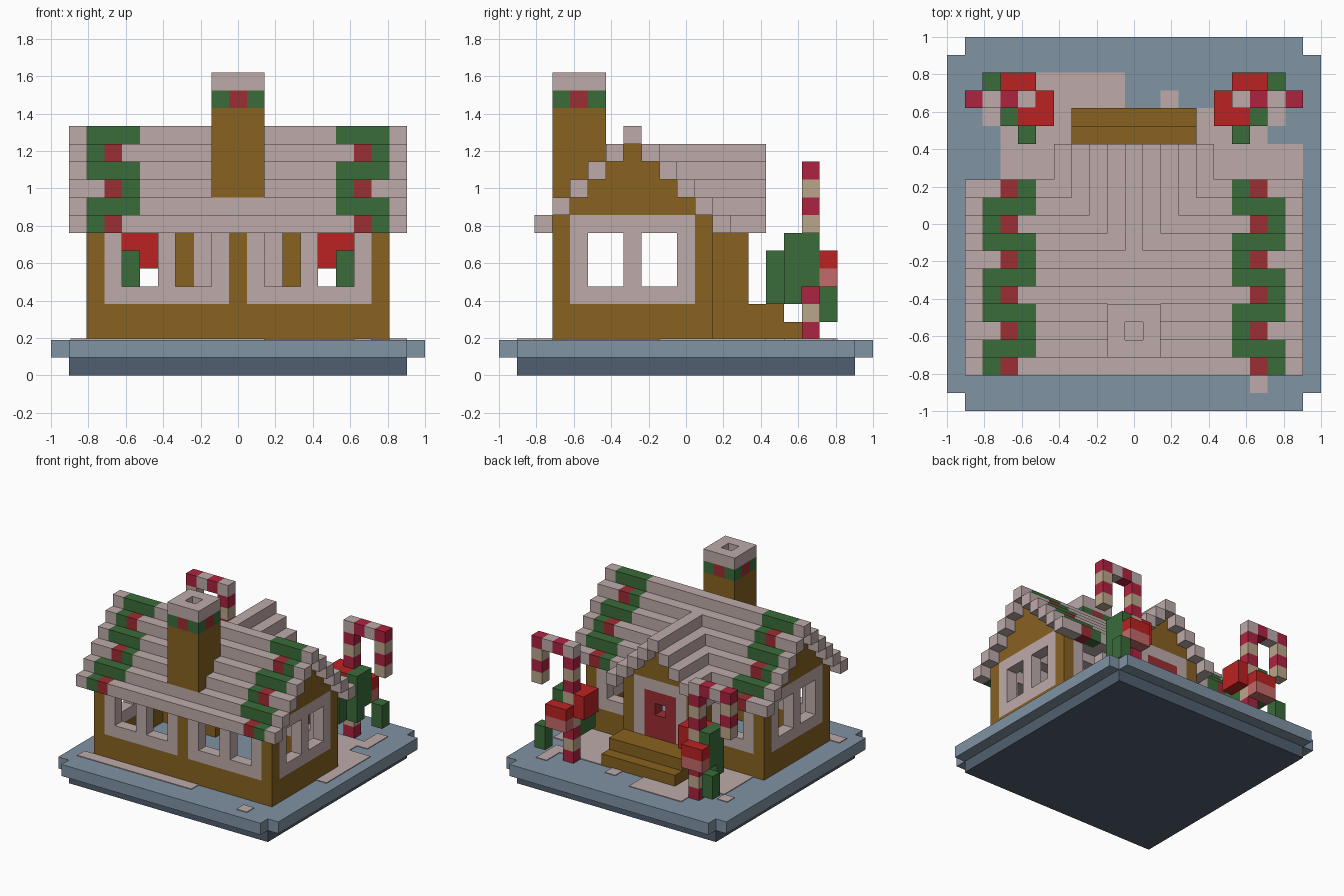
import bpy
import bmesh
from mathutils import Matrix, Vector

cube = bpy.data.objects.get("Cube")
if cube:
    bpy.data.objects.remove(cube, do_unlink=True)

U = 2 / 21          # one block
N = 21              # blocks across the base
PALETTE = {
    "snow": "BEABAA", "brown": "886120", "green": "3A6C3A", "berry_red": "9C2E33",
    "candy_red": "AE2340", "bow_red": "BC2222", "pale_red": "C46A6A",
    "cream": "BBA68A", "slab_blue": "8093A4", "slate": "505F6E",
}


def linear(c):
    return c / 12.92 if c <= 0.04045 else ((c + 0.055) / 1.055) ** 2.4


materials = {}
for label, code in PALETTE.items():
    rgba = [linear(v / 255) for v in bytes.fromhex(code)] + [1.0]
    mat = bpy.data.materials.new(label)
    mat.use_nodes = True
    mat.diffuse_color = rgba
    bsdf = mat.node_tree.nodes["Principled BSDF"]
    bsdf.inputs["Base Color"].default_value = rgba
    bsdf.inputs["Roughness"].default_value = 0.9
    materials[label] = mat

parts = {}


def add(part, colour, x, y, z):
    """Add a box to a part; x, y, z are (start, end) in blocks."""
    parts.setdefault(part, []).append((colour, x, y, z))


def add_pair(part, colour, x, y, z):
    """Add a box and its mirror image on the left side."""
    add("right_" + part, colour, x, y, z)
    add("left_" + part, colour, (N - x[1], N - x[0]), y, z)


def build(part, boxes):
    bm = bmesh.new()
    slots = []
    for colour, *spans in boxes:
        if colour not in slots:
            slots.append(colour)
        low, high = (Vector(s[i] for s in spans) for i in (0, 1))
        mid = (low + high) / 2 - Vector((N / 2, N / 2, 0))
        size = high - low
        verts = bmesh.ops.create_cube(
            bm, size=1, matrix=Matrix.Translation(mid * U) @ Matrix.Diagonal((*(size * U), 1)))["verts"]
        for face in {f for v in verts for f in v.link_faces}:
            face.material_index = slots.index(colour)
    mesh = bpy.data.meshes.new(part)
    bm.to_mesh(mesh)
    bm.free()
    for colour in slots:
        mesh.materials.append(materials[colour])
    bpy.context.collection.objects.link(bpy.data.objects.new(part, mesh))


# Base: narrow footing and a slab with notched corners
add("footing", "slate", (1, 20), (1, 20), (0, 1))
add("slab", "slab_blue", (1, 20), (0, 21), (1, 2))
add("slab", "slab_blue", (0, 1), (1, 20), (1, 2))
add("slab", "slab_blue", (20, 21), (1, 20), (1, 2))

# Thin snow patches on the slab
for x, y in [((1.1, 12), (2, 3)), ((17, 18), (1, 2)), ((19, 20), (9, 15)),
             ((3, 7), (12, 16)), ((5, 10), (16, 19)), ((2, 3), (16, 17)),
             ((14, 19), (12, 15)), ((14, 18), (15, 17)), ((18, 19), (16, 18.8)),
             ((12, 13), (17, 18))]:
    add("snow_patches", "snow", x, y, (2, 2.06))


# Walls with framed window openings
def wall(part, axis, depth, span, frames):
    def slab(colour, along, z):
        across = (depth, depth + 1)
        add(part, colour, *((along, across) if axis == "x" else (across, along)), z)

    slab("brown", span, (2, 4))
    cursor = span[0]
    for start, end, posts in frames:
        if start > cursor:
            slab("brown", (cursor, start), (4, 9))
        slab("snow", (start, end), (4, 5))
        slab("snow", (start, end), (8, 9))
        for p in (start, *posts, end - 1):
            slab("snow", (p, p + 1), (5, 8))
        cursor = end
    if cursor < span[1]:
        slab("brown", (cursor, span[1]), (4, 9))


wall("front_wall", "x", 3, (3, 18), [(3, 10, [6]), (11, 18, [14])])
wall("right_end_wall", "y", 2, (3, 12), [(4, 11, [7])])
wall("left_end_wall", "y", 18, (3, 12), [(4, 11, [7])])
wall("right_back_wall", "x", 11, (3, 8), [(3, 7, [])])
wall("left_back_wall", "x", 11, (13, 18), [(14, 18, [])])

# Stepped gables above the end walls
for i in range(4):
    add_pair("gable", "brown", (2, 3), (4 + i, 11 - i), (9 + i, 10 + i))

# Entrance wing: side walls, door frame, stepped gable
add_pair("wing_wall", "brown", (7, 8), (12, 14), (2, 9))
add("wing_sill", "brown", (8, 13), (13, 14), (2, 4))
add("door_frame", "snow", (8, 13), (13, 14), (8, 9))
for x in (8, 12):
    add("door_frame", "snow", (x, x + 1), (13, 14), (4, 8))
for i in range(3):
    add("wing_gable", "brown", (8 + i, 13 - i), (13, 14), (9 + i, 10 + i))

# Door with a small square opening
add("door", "berry_red", (9, 12), (13, 14), (4, 6))
add("door", "berry_red", (9, 12), (13, 14), (7, 8))
for x in (9, 11):
    add("door", "berry_red", (x, x + 1), (13, 14), (6, 7))

# Steps
add("steps", "brown", (7, 14), (14, 16), (2, 4))
add("steps", "brown", (7, 14), (16, 17), (2, 3))

# Main roof: stepped rows with a zigzag garland near each end
KEY = {"s": "snow", "g": "green", "r": "berry_red"}
for k in range(11):
    y = (2 + k, 3 + k)
    z = 8 + min(k, 10 - k)
    pattern = "sggg" if k % 2 else ("sgrs" if k % 4 == 0 else "ssrg")
    add("main_roof", "snow", (5, 16), y, (z, z + 1))
    for i, c in enumerate(pattern):
        for x in (1 + i, 19 - i):
            add("main_roof", KEY[c], (x, x + 1), y, (z, z + 1))

# Wing roof running into the back slope
for i in range(4):
    for x in (6 + i, 14 - i):
        add("wing_roof", "snow", (x, x + 1), (13 - i, 15), (8 + i, 9 + i))
add("wing_roof", "snow", (10, 11), (9, 15), (12, 13))


# Chimney: hollow shaft, garland band, snow cap
def chimney_ring(colour, z1, starts):
    add("chimney", colour, (9, 12), (3, 4), (starts[0], z1))
    add("chimney", colour, (9, 12), (5, 6), (starts[2], z1))
    for x in (9, 11):
        add("chimney", colour, (x, x + 1), (4, 5), (starts[1], z1))


chimney_ring("brown", 15, (10, 11, 12))
chimney_ring("snow", 17, (16, 16, 16))
for i in range(3):
    for j in range(3):
        if (i, j) != (1, 1):
            add("chimney", "berry_red" if (i + j) % 2 else "green",
                (9 + i, 10 + i), (3 + j, 4 + j), (15, 16))

# Candy canes: striped stem, crook and hanging tip
for z in range(2, 11):
    add_pair("candy_cane", "cream" if z % 2 else "candy_red", (4, 5), (17, 18), (z, z + 1))
for x in range(1, 5):
    add_pair("candy_cane", "candy_red" if x % 2 else "snow", (x, x + 1), (17, 18), (11, 12))
for z in range(8, 11):
    add_pair("candy_cane", "candy_red" if z % 2 else "cream", (1, 2), (17, 18), (z, z + 1))

# Leaves and bow wrapped round each cane
for x, y, z in [((4, 5), (15, 16), (4, 7)), ((3, 4), (16, 17), (4, 8)),
                ((4, 5), (16, 17), (4, 7)), ((3, 4), (17, 18), (5, 8)),
                ((2, 3), (18, 19), (3, 5))]:
    add_pair("leaves", "green", x, y, z)
add_pair("bow", "bow_red", (4, 6), (16, 17), (7, 8))
add_pair("bow", "bow_red", (5, 6), (16, 17), (6, 7))
add_pair("bow", "bow_red", (5, 6), (17, 18), (6, 8))
add_pair("bow", "bow_red", (3, 5), (18, 19), (6, 7))
add_pair("bow", "pale_red", (3, 5), (18, 19), (5, 6))

for part, boxes in parts.items():
    build(part, boxes)
